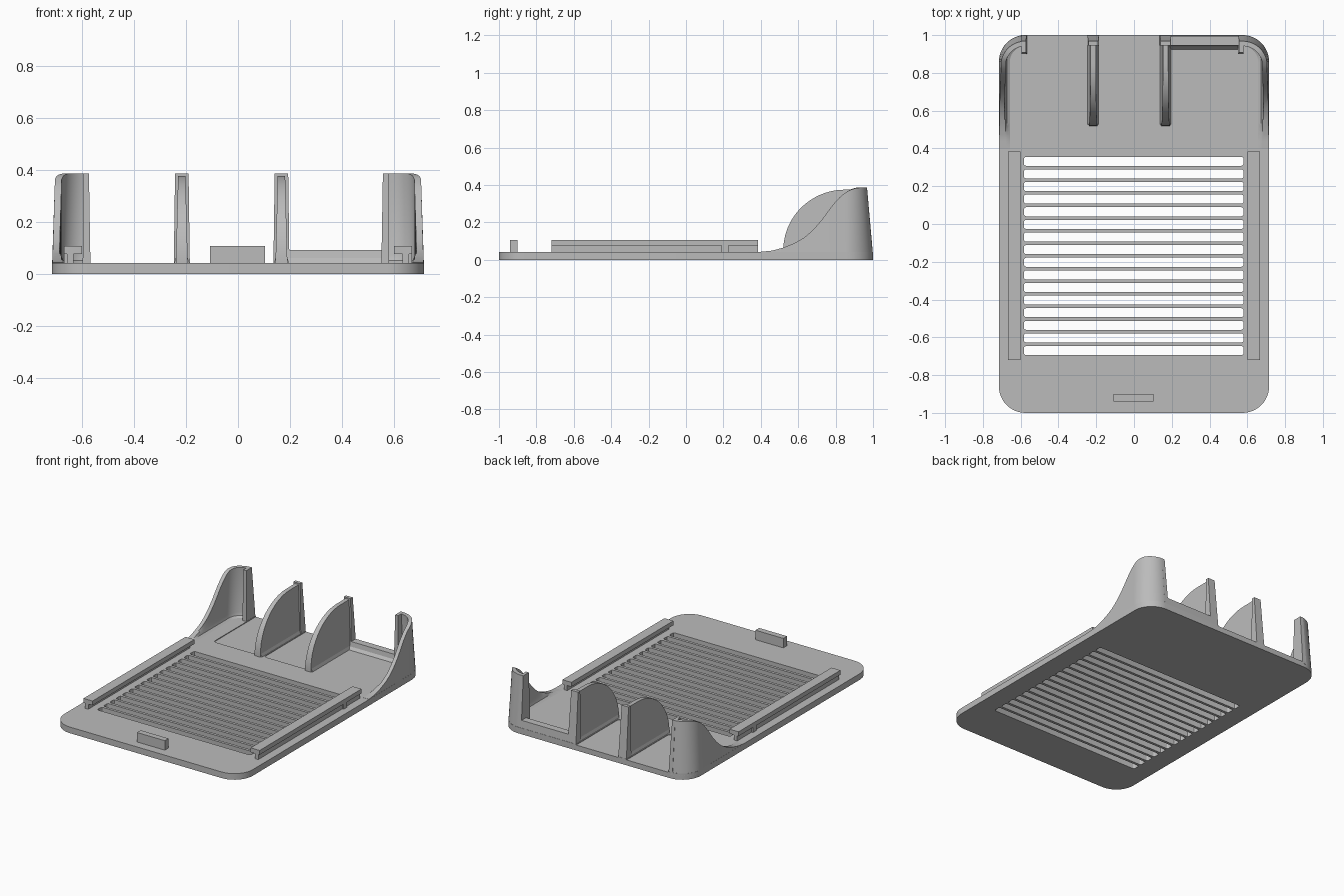
import bpy, bmesh, math
from mathutils import Vector

cube = bpy.data.objects.get("Cube")
if cube:
    bpy.data.objects.remove(cube)

GREY = (0.5, 0.5, 0.5, 1)
mat = bpy.data.materials.new("plain grey")
mat.use_nodes = True
mat.diffuse_color = GREY
mat.node_tree.nodes["Principled BSDF"].inputs["Base Color"].default_value = GREY

T = 0.042      # plate thickness
SINK = 0.025   # how deep the parts are rooted in the plate
TOP = 0.385    # height of the back walls
HX, R = 0.715, 0.14


def finish(name, bm):
    bmesh.ops.recalc_face_normals(bm, faces=bm.faces)
    me = bpy.data.meshes.new(name)
    bm.to_mesh(me)
    bm.free()
    me.materials.append(mat)
    ob = bpy.data.objects.new(name, me)
    bpy.context.collection.objects.link(ob)
    return ob


def loft(name, rings):
    """Closed rings joined in order, with both ends capped."""
    bm = bmesh.new()
    vs = [[bm.verts.new(p) for p in ring] for ring in rings]
    n = len(vs[0])
    for a, b in zip(vs, vs[1:]):
        for i in range(n):
            j = (i + 1) % n
            bm.faces.new((a[i], a[j], b[j], b[i]))
    bm.faces.new(vs[0])
    bm.faces.new(vs[-1])
    return finish(name, bm)


def rect(x0, x1, y0, y1, z):
    return [(x0, y0, z), (x1, y0, z), (x1, y1, z), (x0, y1, z)]


def box(name, x0, x1, y0, y1, z0, z1):
    return loft(name, [rect(x0, x1, y0, y1, z0), rect(x0, x1, y0, y1, z1)])


def rounded_rect(x0, x1, y0, y1, r, n):
    pts = []
    corners = [(x1 - r, y1 - r), (x0 + r, y1 - r), (x0 + r, y0 + r), (x1 - r, y0 + r)]
    for k, (cx, cy) in enumerate(corners):
        for i in range(n + 1):
            a = (k + i / n) * math.pi / 2
            pts.append((cx + r * math.cos(a), cy + r * math.sin(a)))
    return pts


def slab(name, loops, z0, z1):
    """Flat slab: the first loop is the outline, the others are holes."""
    bm = bmesh.new()
    caps = [[], []]
    for loop in loops:
        lo = [bm.verts.new((x, y, z0)) for x, y in loop]
        hi = [bm.verts.new((x, y, z1)) for x, y in loop]
        for i in range(len(loop)):
            j = (i + 1) % len(loop)
            bm.faces.new((lo[i], lo[j], hi[j], hi[i]))
            caps[0].append(bm.edges.get((lo[i], lo[j])))
            caps[1].append(bm.edges.get((hi[i], hi[j])))
    for edges in caps:
        bmesh.ops.triangle_fill(bm, edges=edges, use_beauty=True, normal=(0, 0, 1))
    return finish(name, bm)


# Base plate with a row of vent slots
loops = [rounded_rect(-HX, HX, -1, 1, R, 12)]
for i in range(16):
    y = 0.332 - i * 0.0668
    loops.append(rounded_rect(-0.583, 0.58, y - 0.024, y + 0.024, 0.012, 3))
plate = slab("base_plate", loops, 0, T)

# Two shallow bays sunk into the back of the plate
for x0, x1 in ((-0.565, -0.25), (-0.183, 0.133)):
    cutter = slab("bay_cutter", [rounded_rect(x0, x1, 0.54, 1.1, 0.02, 4)], T - 0.005, T + 0.1)
    cutter.hide_render = True
    mod = plate.modifiers.new("bay", "BOOLEAN")
    mod.operation = "DIFFERENCE"
    mod.solver = "EXACT"
    mod.object = cutter
    bpy.context.view_layer.objects.active = plate
    bpy.ops.object.modifier_apply(modifier=mod.name)
    bpy.data.objects.remove(cutter)

# Front stop tab
box("front_tab", -0.108, 0.103, -0.94, -0.90, SINK, 0.107)

# Side rails: an overhanging cap on a narrow stem, with a small nub
for side, s in (("left", 1), ("right", -1)):
    prof = [(0.632, SINK), (0.658, SINK), (0.658, 0.077), (0.668, 0.077),
            (0.668, 0.107), (0.6, 0.107), (0.6, 0.077), (0.632, 0.077)]
    loft(side + "_rail", [[(s * x, y, z) for x, z in prof] for y in (-0.72, 0.385)])
    box(side + "_rail_nub", *sorted((s * 0.645, s * 0.668)), 0.19, 0.228, SINK, 0.08)

# Sweeping height of the corner walls along y
CURVE = [(0.40, 0.042), (0.46, 0.048), (0.52, 0.064), (0.58, 0.088), (0.635, 0.12),
         (0.68, 0.16), (0.72, 0.205), (0.785, 0.293), (0.82, 0.332), (0.85, 0.357),
         (0.88, 0.373), (0.92, 0.383), (0.95, TOP), (1.01, TOP)]


def height(y):
    for (y0, z0), (y1, z1) in zip(CURVE, CURVE[1:]):
        if y <= y1:
            return z0 + (z1 - z0) * (y - y0) / (y1 - y0)
    return TOP


def wall_ring(s, p, n):
    """Cross-section: drafted outer face, flat top and a filleted inner foot."""
    h = height(p.y) + 0.001
    lean = (0.012 + 0.02 * max(n.y, 0)) / TOP
    foot = min(h, T + 0.03)
    mid = min(h, T + 0.01)
    section = [(0, SINK), (lean * h, h), (lean * h + 0.026, h), (0.036, foot),
               (0.042, mid), (0.058, T), (0.058, SINK)]
    out = []
    for d, z in section:
        q = p - n * d
        out.append((s * q.x, q.y, z))
    return out


# Corner walls wrapping the back corners, each ending in a thicker lip
for side, s, end in (("left", 1, 0.557), ("right", -1, 0.573)):
    path = [(Vector((HX, 0.40 + 0.46 * i / 24)), Vector((1, 0))) for i in range(24)]
    for i in range(17):
        a = i / 16 * math.pi / 2
        n = Vector((math.cos(a), math.sin(a)))
        path.append((Vector((HX - R, 1 - R)) + n * R, n))
    path.append((Vector((end, 1)), Vector((0, 1))))
    loft(side + "_corner_wall", [wall_ring(s, p, n) for p, n in path])
    xs = sorted((s * (end - 0.006), s * (end + 0.024)))
    xt = sorted((s * end, s * (end + 0.022)))
    loft(side + "_wall_lip", [rect(*xs, 0.90, 1.0, SINK), rect(*xt, 0.908, 0.968, TOP + 0.001)])

# Dividers: a rounded tapering blade in front of a leaning post
for side, cx in (("left", 0.167), ("right", -0.216)):
    prof = [(0.97, SINK), (0.52, SINK)]
    for i in range(25):
        a = math.pi - i / 24 * math.pi / 2
        prof.append((0.85 + 0.33 * math.cos(a), 0.05 + 0.325 * math.sin(a)))
    prof.append((0.965, 0.376))
    rings = []
    for s in (-1, 1):
        rings.append([(cx + s * (0.024 - 0.026 * z), y, z) for y, z in prof])
    loft(side + "_divider_blade", rings)
    # Flared foot along the blade
    loft(side + "_divider_foot", [rect(cx - 0.032, cx + 0.032, 0.525, 0.995, T - 0.01),
                                  rect(cx - 0.022, cx + 0.022, 0.53, 0.99, T + 0.022)])
    loft(side + "_divider_post", [rect(cx - 0.031, cx + 0.031, 0.945, 1.0, SINK),
                                  rect(cx - 0.026, cx + 0.026, 0.945, 0.968, TOP)])

# Low sill closing the left bay
prof = [(1.0, SINK), (0.994, 0.092), (0.945, 0.092), (0.94, 0.06), (0.925, T), (0.925, SINK)]
loft("back_sill", [[(x, y, z) for y, z in prof] for x in (0.18, 0.565)])

# Smooth curved faces while keeping edges sharp
bpy.ops.object.select_all(action="DESELECT")
for ob in bpy.context.collection.objects:
    if ob.type == "MESH" and ob.data.materials and ob.data.materials[0] == mat:
        ob.select_set(True)
        bpy.context.view_layer.objects.active = ob
bpy.ops.object.shade_smooth_by_angle(angle=math.radians(30))
